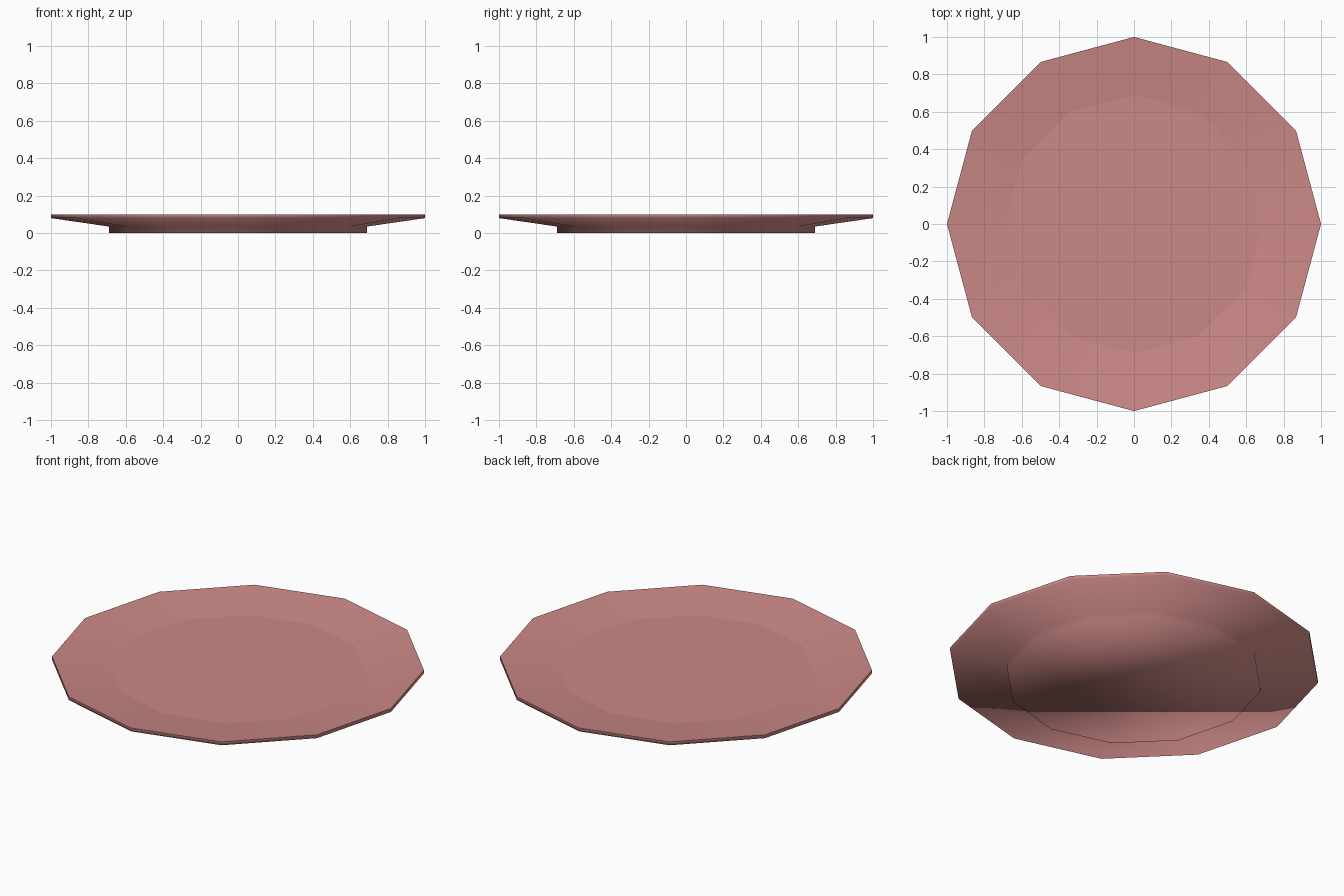
import bpy
import bmesh
from math import cos, sin, tau

SIDES = 12

cube = bpy.data.objects.get("Cube")
if cube:
    bpy.data.objects.remove(cube, do_unlink=True)

# Single glazed clay colour
clay = bpy.data.materials.new("dusty_pink")
clay.use_nodes = True
colour = (0.60, 0.25, 0.24, 1.0)
clay.diffuse_color = colour
clay.node_tree.nodes["Principled BSDF"].inputs["Base Color"].default_value = colour

# Profile from the foot, out to the rim and back in to the well: radius, height
profile = [(0.69, 0.0), (0.69, 0.035), (1.0, 0.08), (1.0, 0.10), (0.69, 0.065)]

bm = bmesh.new()
rings = [[bm.verts.new((r * cos(tau * i / SIDES), r * sin(tau * i / SIDES), z))
          for i in range(SIDES)] for r, z in profile]

# Bands of the plate
for low, high in zip(rings, rings[1:]):
    for i in range(SIDES):
        j = (i + 1) % SIDES
        bm.faces.new((low[i], low[j], high[j], high[i])).smooth = True

# Underside of the foot and floor of the well
bm.faces.new(rings[0][::-1]).smooth = True
bm.faces.new(rings[-1])
bm.normal_update()

# Crisp lip and well edge
for ring in rings[-2:]:
    for i in range(SIDES):
        bm.edges.get((ring[i], ring[(i + 1) % SIDES])).smooth = False

mesh = bpy.data.meshes.new("plate")
bm.to_mesh(mesh)
bm.free()
mesh.materials.append(clay)
plate = bpy.data.objects.new("plate", mesh)
bpy.context.collection.objects.link(plate)
